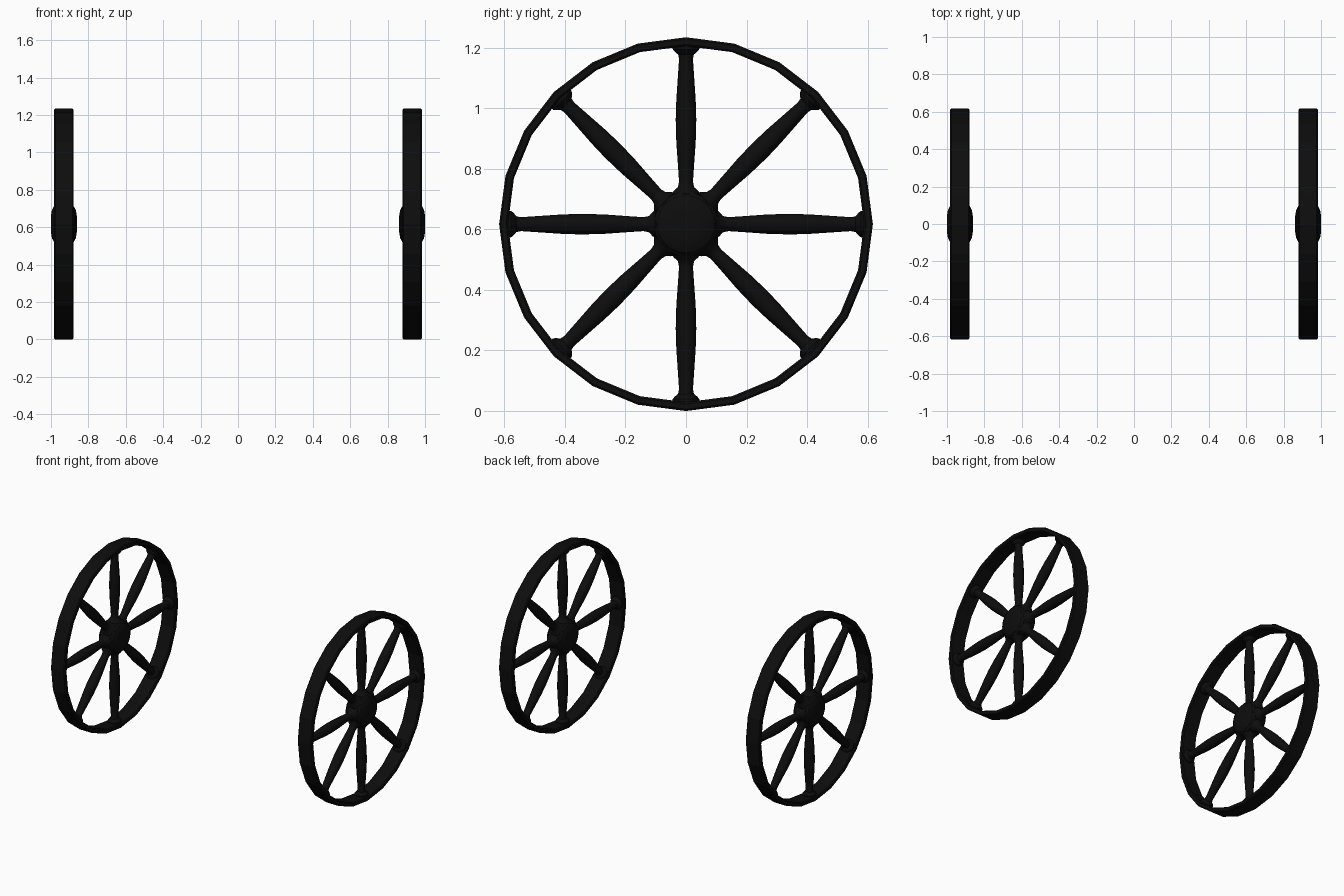
import bpy, bmesh, math
from mathutils import Matrix

if "Cube" in bpy.data.objects:
    bpy.data.objects.remove(bpy.data.objects["Cube"])

R = 0.617          # wheel radius, also hub height
WHEEL_X = 0.931    # wheel centre offset

black = bpy.data.materials.new("black_paint")
black.diffuse_color = (0.004, 0.004, 0.004, 1)
black.use_nodes = True
black.node_tree.nodes["Principled BSDF"].inputs["Base Color"].default_value = black.diffuse_color


def lathe(bm, profile, sides, matrix, closed=False):
    """Turn (radius, height) points about local z, then place with matrix."""
    rings = []
    for r, h in profile:
        rings.append([bm.verts.new(matrix @ Matrix.Rotation(2 * math.pi * i / sides, 4, 'Z')
                                   @ Matrix.Translation((r, 0, h)).to_translation())
                      for i in range(sides)])
    pairs = list(zip(rings, rings[1:]))
    if closed:
        pairs.append((rings[-1], rings[0]))
    for a, b in pairs:
        for i in range(sides):
            j = (i + 1) % sides
            bm.faces.new((a[i], a[j], b[j], b[i]))
    if not closed:
        bm.faces.new(rings[0][::-1])
        bm.faces.new(rings[-1])


def finish(bm, name, x, angle):
    bmesh.ops.recalc_face_normals(bm, faces=bm.faces)
    mesh = bpy.data.meshes.new(name)
    bm.to_mesh(mesh)
    bm.free()
    mesh.materials.append(black)
    ob = bpy.data.objects.new(name, mesh)
    ob.location = (x, 0, R)
    bpy.context.collection.objects.link(ob)
    bpy.ops.object.select_all(action='DESELECT')
    ob.select_set(True)
    bpy.context.view_layer.objects.active = ob
    if angle:
        bpy.ops.object.shade_smooth_by_angle(angle=math.radians(angle))


axle = Matrix.Rotation(math.pi / 2, 4, 'Y')   # local z becomes x
w, c, t = 0.052, 0.006, 0.029                 # rim half width, chamfer, thickness
rim_profile = [(R - t, -w + c), (R - t + c, -w), (R - c, -w), (R, -w + c),
               (R, w - c), (R - c, w), (R - t + c, w), (R - t, w - c)]
half_hub = [(0.045, 0.069), (0.075, 0.064), (0.095, 0.053), (0.098, 0.046),
            (0.106, 0.040), (0.109, 0.020)]
hub_profile = [(r, -h) for r, h in half_hub] + [(r, h) for r, h in reversed(half_hub)]
# turned spoke with a flared collar at the hub and a foot at the rim
spoke_profile = [(0.046, 0.085), (0.046, 0.102), (0.040, 0.110), (0.027, 0.122), (0.023, 0.140),
                 (0.027, 0.200), (0.032, 0.270), (0.034, 0.345), (0.032, 0.410),
                 (0.027, 0.485), (0.023, 0.545), (0.026, 0.560), (0.038, 0.570),
                 (0.044, 0.578), (0.044, 0.594)]

for side, x in (("left", -WHEEL_X), ("right", WHEEL_X)):
    # faceted rim
    bm = bmesh.new()
    lathe(bm, rim_profile, 24, axle, closed=True)
    finish(bm, side + "_rim", x, 0)
    # domed hub
    bm = bmesh.new()
    lathe(bm, hub_profile, 24, axle)
    finish(bm, side + "_hub", x, 30)
    # eight spokes
    bm = bmesh.new()
    for k in range(8):
        lathe(bm, spoke_profile, 12, Matrix.Rotation(k * math.pi / 4, 4, 'X'))
    finish(bm, side + "_spokes", x, 35)
